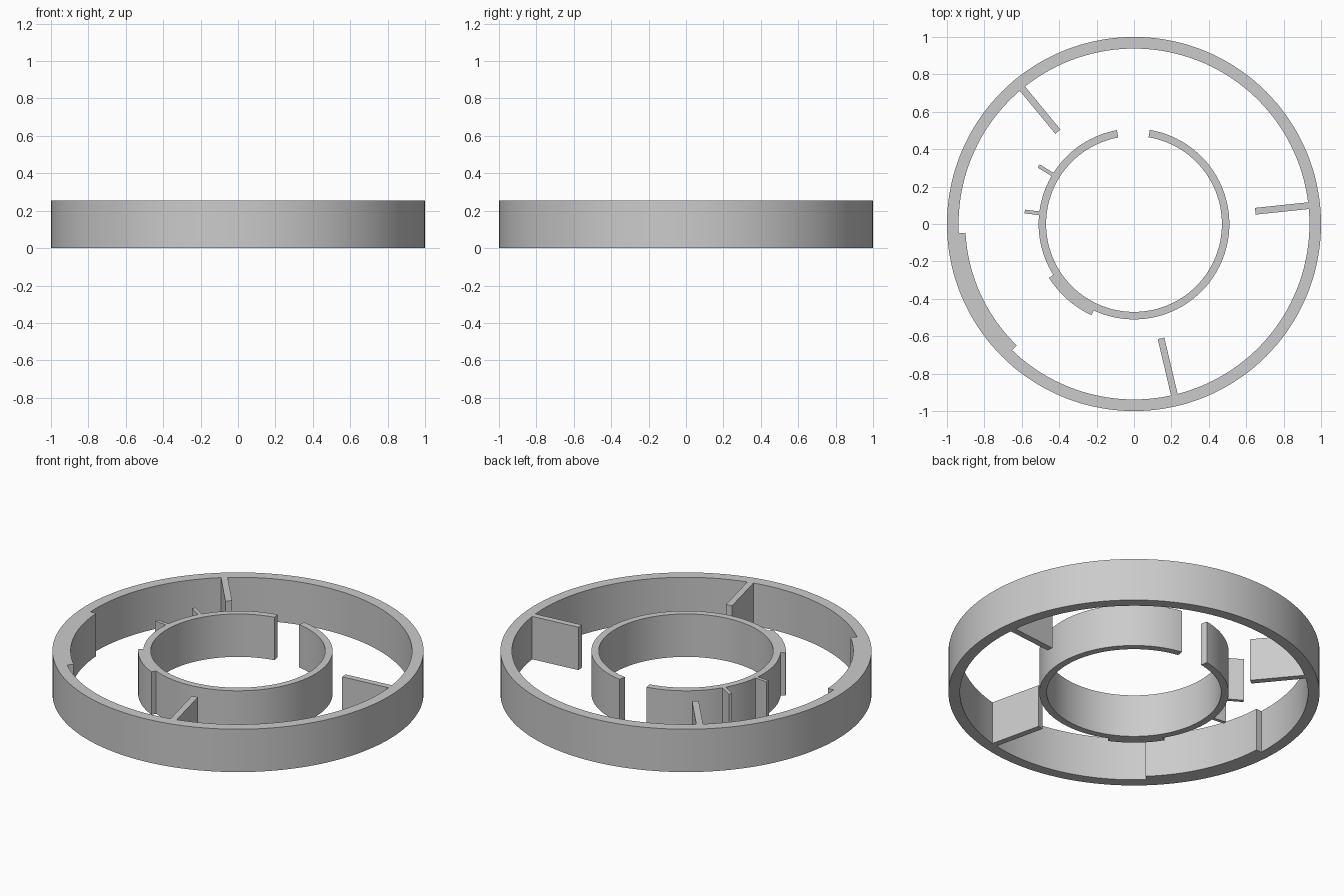
import bpy, bmesh
from math import radians, degrees, asin, cos, sin, ceil

if "Cube" in bpy.data.objects:
    bpy.data.objects.remove(bpy.data.objects["Cube"])

HEIGHT = 0.255
STEP = 2.5  # degrees per facet


def polar(r, deg, side=0.0):
    """Point at radius r along a direction, shifted sideways."""
    a = radians(deg)
    return (r * cos(a) - side * sin(a), r * sin(a) + side * cos(a))


def arc(r, a0, a1):
    n = max(1, ceil((a1 - a0) / STEP))
    return [polar(r, a0 + (a1 - a0) * i / n) for i in range(n + 1)]


def rib(r, angle, tip, width):
    """Straight radial rib that interrupts a wall of radius r."""
    half = degrees(asin(width / 2 / r))
    pts = [polar(r, angle - half), polar(tip, angle, -width / 2),
           polar(tip, angle, width / 2), polar(r, angle + half)]
    return angle - half, angle + half, pts


def pad(r, a0, a1):
    """Curved thickening of a wall."""
    return a0, a1, arc(r, a0, a1)


def wall(r, a0, a1, features=()):
    """Arc from a0 to a1 with ribs and pads inserted in angular order."""
    pts, at = [], a0
    for f0, f1, fpts in features:
        pts += arc(r, at, f0) + fpts
        at = f1
    pts += arc(r, at, a1)
    out = []
    for p in pts:
        if not out or abs(p[0] - out[-1][0]) + abs(p[1] - out[-1][1]) > 1e-5:
            out.append(p)
    if abs(out[0][0] - out[-1][0]) + abs(out[0][1] - out[-1][1]) < 1e-5:
        out.pop()
    return out


def extrude_outline(name, loops):
    bm = bmesh.new()
    edges = []
    for loop in loops:
        vs = [bm.verts.new((x, y, 0)) for x, y in loop]
        edges += [bm.edges.new((vs[i - 1], vs[i])) for i in range(len(vs))]
    bmesh.ops.triangle_fill(bm, edges=edges, use_beauty=True, normal=(0, 0, 1))
    res = bmesh.ops.extrude_face_region(bm, geom=bm.faces[:], use_keep_orig=True)
    top = [g for g in res["geom"] if isinstance(g, bmesh.types.BMVert)]
    bmesh.ops.translate(bm, verts=top, vec=(0, 0, HEIGHT))
    bmesh.ops.recalc_face_normals(bm, faces=bm.faces[:])
    me = bpy.data.meshes.new(name)
    bm.to_mesh(me)
    bm.free()
    ob = bpy.data.objects.new(name, me)
    bpy.context.collection.objects.link(ob)
    bpy.ops.object.select_all(action='DESELECT')
    ob.select_set(True)
    bpy.context.view_layer.objects.active = ob
    bpy.ops.object.shade_smooth_by_angle(angle=radians(30))
    return ob


# Outer ring: inward ribs and a thick section on its inside wall
R = 0.938
outer_features = [rib(R, 6, 0.652, 0.036), rib(R, 129.5, 0.64, 0.036),
                  pad(0.902, 183, 226), rib(R, 283.3, 0.628, 0.036)]
extrude_outline("outer_ring", [wall(1.0, 0, 360), wall(R, 0, 360, outer_features)])

# Inner split ring: open at the back, small outward ribs and a pad outside
R = 0.51
inner_features = [rib(R, 148.7, 0.597, 0.02), rib(R, 173.5, 0.588, 0.02),
                  pad(0.538, 212.3, 245)]
outside = wall(R, 100.3, 440.5, inner_features)
inside = wall(0.47, 100.3, 440.5)
extrude_outline("inner_split_ring", [outside + inside[::-1]])
